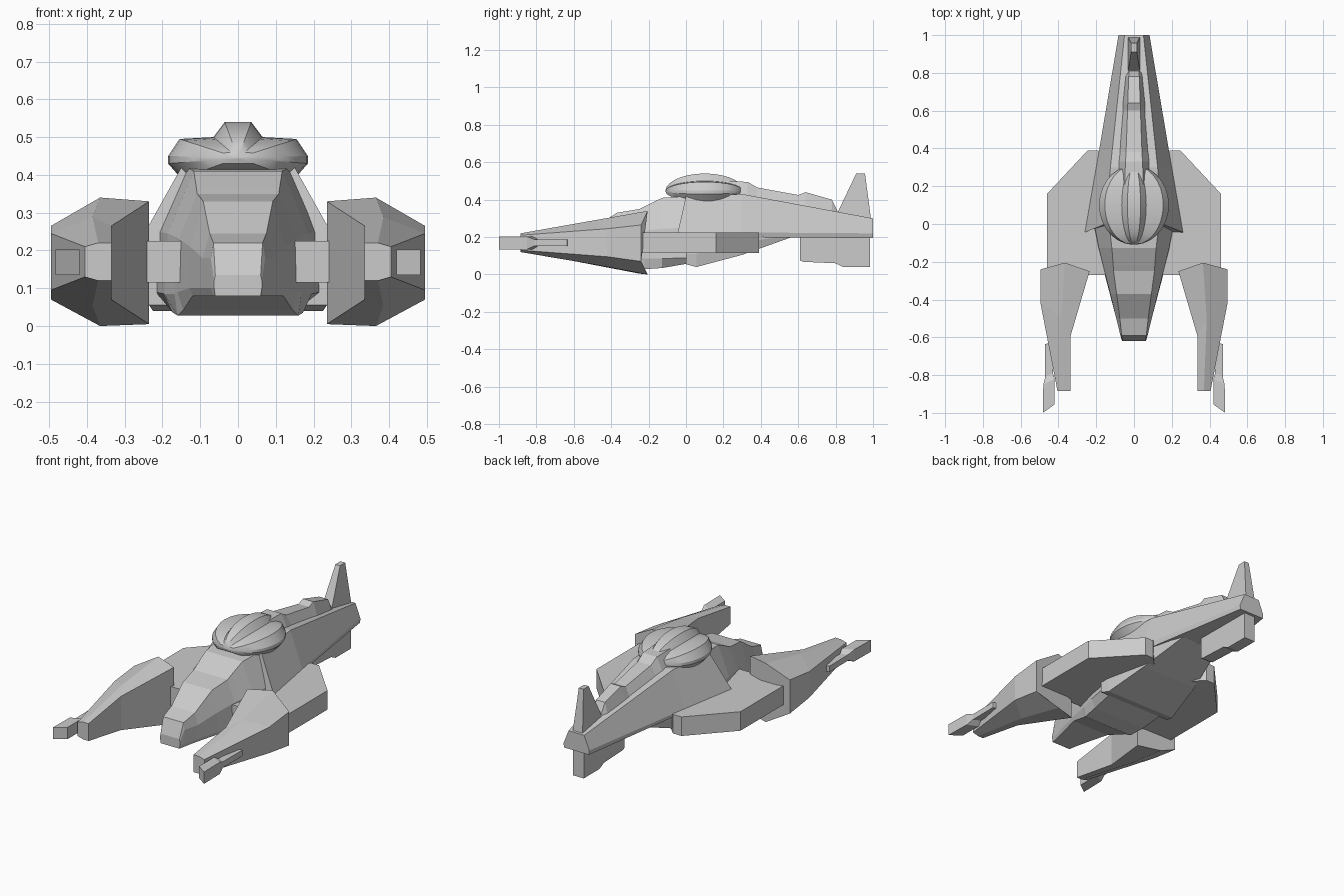
import bpy, bmesh, math


def loft(name, rings, smooth=None):
    """Skin a series of equal-length point rings and cap both ends."""
    bm = bmesh.new()
    rows = [[bm.verts.new(p) for p in ring] for ring in rings]
    n = len(rows[0])
    for a, b in zip(rows, rows[1:]):
        for i in range(n):
            j = (i + 1) % n
            bm.faces.new((a[i], a[j], b[j], b[i]))
    bm.faces.new(rows[0])
    bm.faces.new(rows[-1])
    bmesh.ops.recalc_face_normals(bm, faces=bm.faces[:])
    me = bpy.data.meshes.new(name)
    bm.to_mesh(me)
    bm.free()
    ob = bpy.data.objects.new(name, me)
    bpy.context.collection.objects.link(ob)
    if smooth:
        bpy.ops.object.select_all(action='DESELECT')
        ob.select_set(True)
        bpy.context.view_layer.objects.active = ob
        bpy.ops.object.shade_smooth_by_angle(angle=math.radians(smooth))
    return ob


def sym(y, *half):
    """Cross-section at y from (half width, z) pairs listed top to bottom."""
    return ([(x, y, z) for x, z in half] +
            [(-x, y, z) for x, z in reversed(half)])


def pair(name, rings):
    """Right-hand part plus its mirror image."""
    for side, s in (("right", 1), ("left", -1)):
        loft(f"{name}_{side}", [[(s * x, y, z) for x, y, z in r] for r in rings])


# Nose with stepped top
loft("nose", [
    sym(-.62, (.06, .135), (.063, .12), (.063, .10), (.06, .08)),
    sym(-.59, (.065, .22), (.072, .18), (.072, .10), (.065, .08)),
    sym(-.50, (.075, .245), (.094, .18), (.094, .10), (.085, .08)),
    sym(-.37, (.092, .33), (.126, .21), (.128, .10), (.12, .08)),
    sym(-.25, (.108, .35), (.156, .23), (.16, .09), (.145, .042)),
    sym(-.22, (.11, .365), (.163, .235), (.168, .085), (.16, .028)),
    sym(-.127, (.117, .41), (.186, .245), (.195, .085), (.172, .035)),
    sym(.02, (.135, .42), (.215, .25), (.218, .09), (.18, .06)),
])

# Tapering rear hull, front lip raked forward at the bottom
lip = [(.15, .0, .42), (.262, -.045, .22), (.24, -.03, .20)]
loft("rear_hull", [
    lip + [(-x, y, z) for x, y, z in reversed(lip)],
    sym(.30, (.125, .43), (.20, .225), (.19, .20)),
    sym(1.0, (.05, .30), (.082, .22), (.08, .195)),
])

# Belly under the rear hull
loft("belly", [
    sym(.0, (.23, .22), (.236, .11), (.235, .055)),
    sym(.055, (.23, .22), (.236, .11), (.225, .04)),
    sym(.30, (.19, .22), (.19, .17), (.18, .105)),
    sym(.56, (.13, .22), (.13, .21), (.12, .198)),
])

# Canopy: lens with a central ridge
shape = [(.035, .095), (.065, .055), (.155, .05), (.185, .005),
         (.185, -.015), (.15, -.055)]
rings = []
for i in range(15):
    a = math.pi * (.015 + .97 * i / 14)
    s = math.sin(a)
    rings.append(sym(.10 - .21 * math.cos(a),
                     *[(x * s, .445 + z * s) for x, z in shape]))
loft("canopy", rings, 25)

# Dorsal spine
loft("spine", [sym(y, (w, z), (b, z - d)) for y, w, z, b, d in [
    (.20, .05, .50, .09, .08), (.33, .045, .495, .085, .08),
    (.38, .042, .465, .08, .06), (.60, .034, .425, .062, .06),
    (.64, .033, .44, .06, .08), (.78, .028, .40, .047, .07),
    (.81, .025, .34, .045, .03)]])

# Tail fin and lower keel
loft("tail_fin", [
    [(-.032, .805, .32), (.032, .805, .32), (.032, .99, .29), (-.032, .99, .29)],
    [(-.015, .91, .54), (.015, .91, .54), (.015, .957, .54), (-.015, .957, .54)],
])
keel = [(.61, .22), (.61, .075), (.625, .068), (.80, .06), (.84, .04),
        (.983, .04), (.983, .22)]
loft("lower_keel", [[(x, y, z) for y, z in keel] for x in (-.035, .035)])

# Wing plates
outline = [(.10, -.27), (.46, -.27), (.46, .16), (.245, .39), (.19, .39), (.10, .30)]
pair("wing", [[(x, y, z) for x, y in outline] for z in (.115, .225)])

# Forward side pods
pair("pod", [
    [(.235, -.25, .33), (.365, -.205, .34), (.495, -.24, .265),
     (.495, -.24, .07), (.365, -.205, .0), (.235, -.25, .005)],
    [(.335, -.59, .265), (.385, -.50, .288), (.495, -.42, .245),
     (.495, -.42, .095), (.385, -.50, .055), (.335, -.59, .07)],
    [(.335, -.885, .22), (.37, -.885, .22), (.405, -.885, .21),
     (.405, -.885, .13), (.37, -.885, .12), (.335, -.885, .12)],
])


# Guns: slim shaft with a block at the tip
def box_ring(x0, y0, x1, y1, z0, z1):
    return [(x0, y0, z0), (x1, y1, z0), (x1, y1, z1), (x0, y0, z1)]


pair("gun", [
    box_ring(.42, -.955, .483, -1.0, .135, .203),
    box_ring(.42, -.82, .48, -.85, .135, .203),
    box_ring(.43, -.79, .47, -.81, .153, .187),
    box_ring(.43, -.63, .472, -.635, .153, .187),
])
